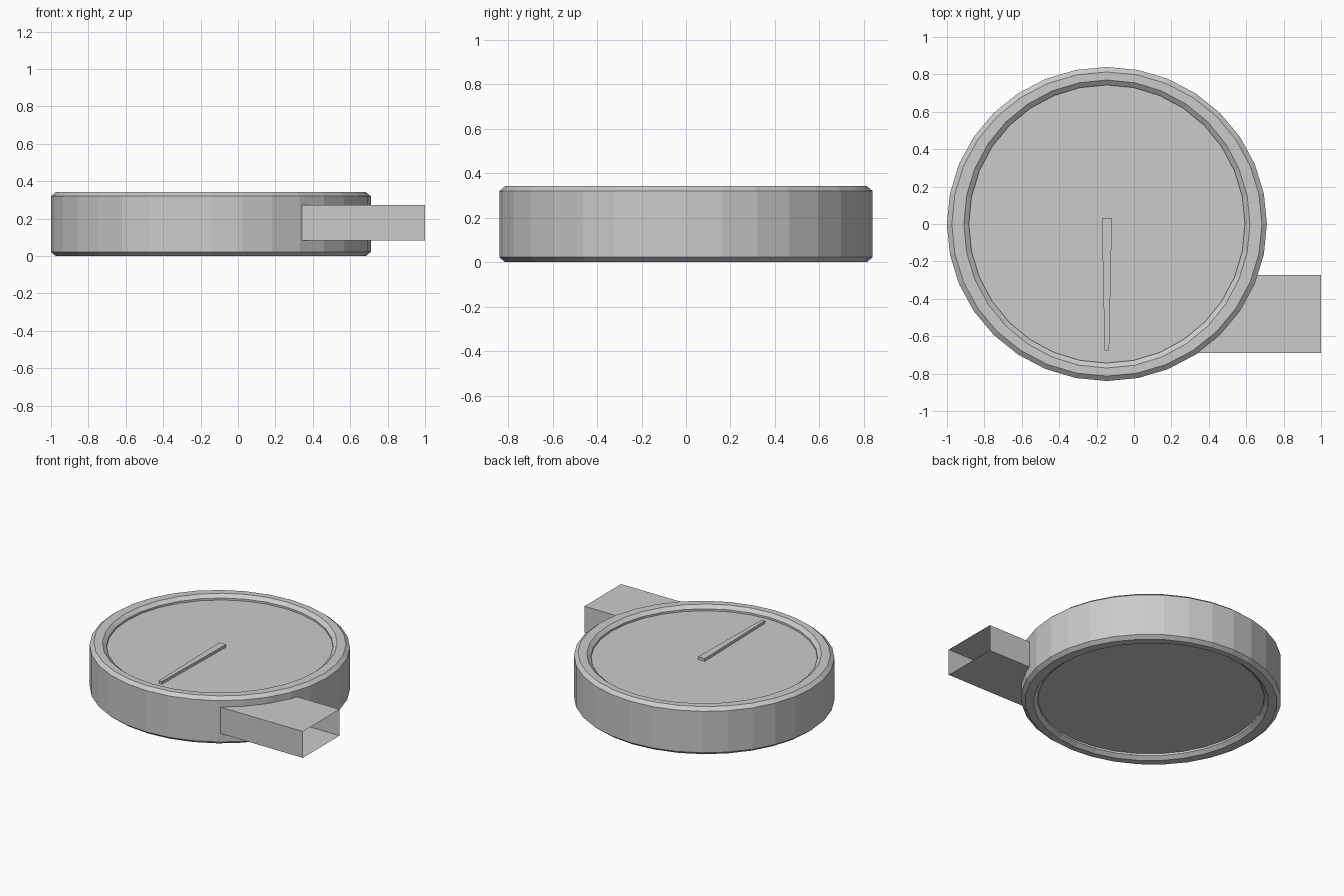
import bpy, bmesh, math

if "Cube" in bpy.data.objects:
    bpy.data.objects.remove(bpy.data.objects["Cube"])

CX = -0.145   # centre of the round case
N = 32
TOP = 0.342
C = 0.022     # chamfer height
DIAL = 0.306


def finish(name, bm, recalc=True):
    if recalc:
        bmesh.ops.recalc_face_normals(bm, faces=bm.faces)
    me = bpy.data.meshes.new(name)
    bm.to_mesh(me)
    bm.free()
    ob = bpy.data.objects.new(name, me)
    bpy.context.collection.objects.link(ob)
    return ob


def ring(bm, rx, ry, z):
    return [bm.verts.new((CX + rx * math.cos(2 * math.pi * i / N),
                          ry * math.sin(2 * math.pi * i / N), z)) for i in range(N)]


def bridge(bm, a, b):
    for i in range(N):
        j = (i + 1) % N
        bm.faces.new((a[i], a[j], b[j], b[i]))


# Case: chamfered rim, slightly oval, with recessed discs on top and bottom
bm = bmesh.new()
half = [(0.738, 0.743, DIAL), (0.738, 0.743, TOP - C), (0.765, 0.770, TOP),
        (0.829, 0.813, TOP), (0.8555, 0.8395, TOP - C)]
profile = half + [(rx, ry, TOP - z) for rx, ry, z in reversed(half)]
rings = [ring(bm, *p) for p in profile]
for a, b in zip(rings, rings[1:]):
    bridge(bm, a, b)
bm.faces.new(rings[0])
bm.faces.new(rings[-1])
finish("round_case", bm)

# Side sleeve: thin rectangular tube, open at the ends
bm = bmesh.new()
section = [(-0.69, 0.084), (-0.272, 0.084), (-0.272, 0.274), (-0.69, 0.274)]
inner, outer = [[bm.verts.new((x, y, z)) for y, z in section] for x in (0.343, 1.0)]
for i in range(4):
    j = (i + 1) % 4
    bm.faces.new((inner[i], outer[i], outer[j], inner[j]))
finish("side_sleeve", bm, recalc=False)

# Needle: tapered bar lying on the dial
bm = bmesh.new()
outline = [(-0.027, 0.033), (-0.012, -0.677), (0.012, -0.677), (0.027, 0.033)]
face = bm.faces.new([bm.verts.new((CX + x, y, DIAL - 0.002)) for x, y in outline])
ext = bmesh.ops.extrude_face_region(bm, geom=[face])
for v in ext["geom"]:
    if isinstance(v, bmesh.types.BMVert):
        v.co.z = DIAL + 0.02
finish("needle", bm)
